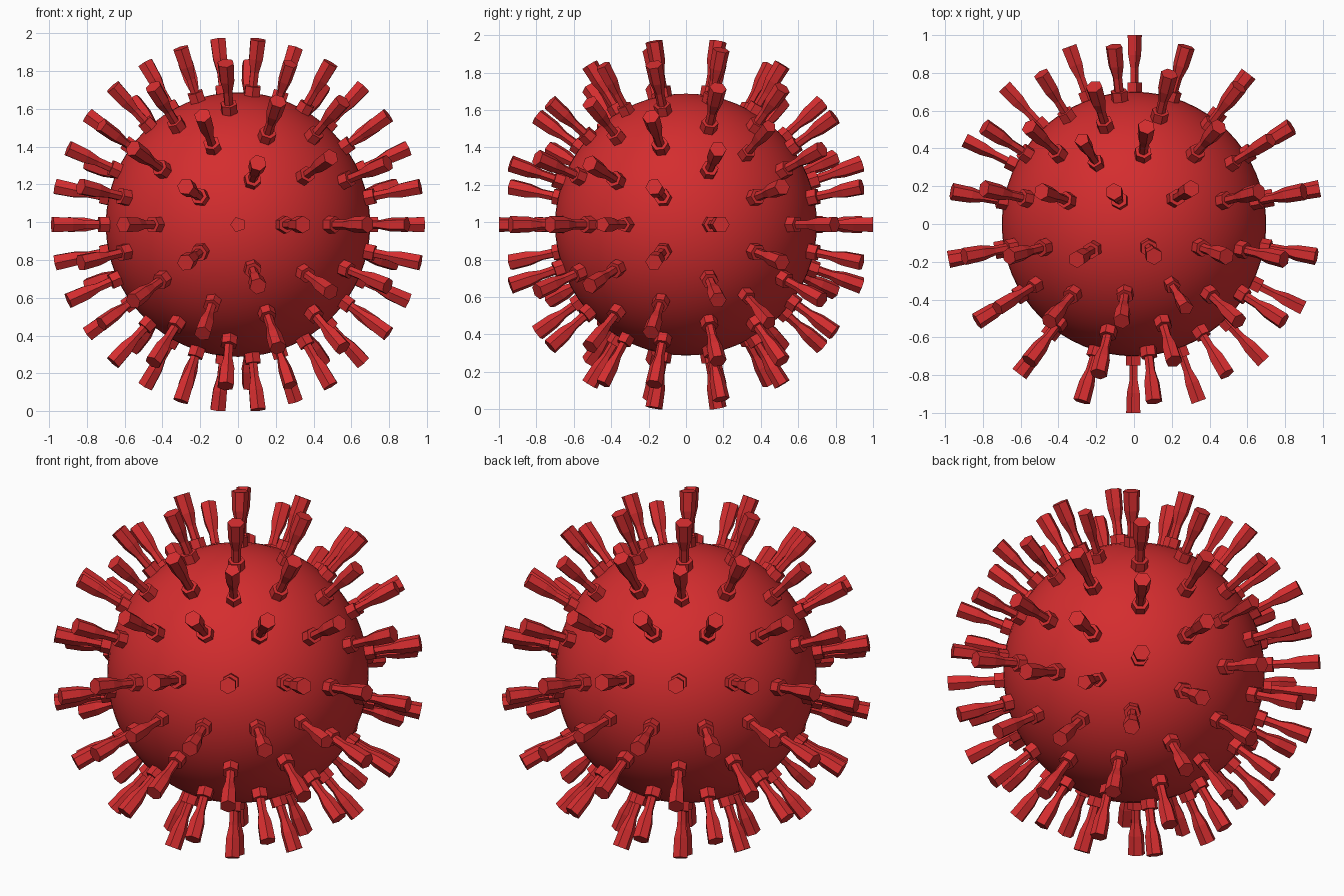
import bpy, bmesh
from math import sin, cos, pi, atan, radians
from mathutils import Vector
from itertools import combinations

if "Cube" in bpy.data.objects:
    bpy.data.objects.remove(bpy.data.objects["Cube"])

red = bpy.data.materials.new("red")
red.diffuse_color = (0.66, 0.026, 0.028, 1)
red.use_nodes = True
red.node_tree.nodes["Principled BSDF"].inputs["Base Color"].default_value = red.diffuse_color

# Icosahedron directions with the poles along y
def direction(polar, azimuth):
    return Vector((sin(polar) * cos(azimuth), -cos(polar), sin(polar) * sin(azimuth)))

tilt = atan(2)
ico = [direction(0, 0), direction(pi, 0)]
ico += [direction(tilt, radians(72 * k)) for k in range(5)]
ico += [direction(pi - tilt, radians(36 + 72 * k)) for k in range(5)]

# Spike directions: corners, two per edge, one per face (92 in total)
near = lambda a, b: (a - b).length < 1.2
spikes = [(v, 5) for v in ico]
for a, b in combinations(ico, 2):
    if near(a, b):
        spikes += [((2 * a + b).normalized(), 6), ((a + 2 * b).normalized(), 6)]
for a, b, c in combinations(ico, 3):
    if near(a, b) and near(b, c) and near(a, c):
        spikes.append(((a + b + c).normalized(), 6))

# Spike profile: (distance from centre, radius): collar, thin shaft, flared head
profile = [(0.67, 0.046), (0.75, 0.046), (0.75, 0.026), (0.825, 0.026),
           (0.895, 0.042), (1.0, 0.046)]

bm = bmesh.new()
for d, sides in spikes:
    # turn each prism so its flats face the neighbouring spikes
    neighbour = min((p for p, _ in spikes if (p - d).length > 0.01),
                    key=lambda p: (p - d).length)
    u = (neighbour - d * neighbour.dot(d)).normalized()
    w = d.cross(u)
    scale = 0.9 if sides == 5 else 1.0
    rings = []
    for dist, r in profile:
        ring = []
        for i in range(sides):
            t = 2 * pi * (i + 0.5) / sides
            ring.append(bm.verts.new(d * dist + (u * cos(t) + w * sin(t)) * r * scale))
        rings.append(ring)
    for lo, hi in zip(rings, rings[1:]):
        for i in range(sides):
            j = (i + 1) % sides
            bm.faces.new((lo[i], lo[j], hi[j], hi[i]))
    bm.faces.new(rings[-1])
    bm.faces.new(rings[0][::-1])

# Lift so the lowest spike stands on z = 0
height = -min(v.co.z for v in bm.verts)
mesh = bpy.data.meshes.new("spikes")
bm.to_mesh(mesh)
bm.free()
mesh.materials.append(red)
obj = bpy.data.objects.new("spikes", mesh)
obj.location.z = height
bpy.context.collection.objects.link(obj)

# Smooth round body
bpy.ops.mesh.primitive_uv_sphere_add(segments=64, ring_count=32, radius=0.7,
                                     location=(0, 0, height))
body = bpy.context.object
body.name = "round_body"
body.data.materials.append(red)
bpy.ops.object.shade_smooth()
